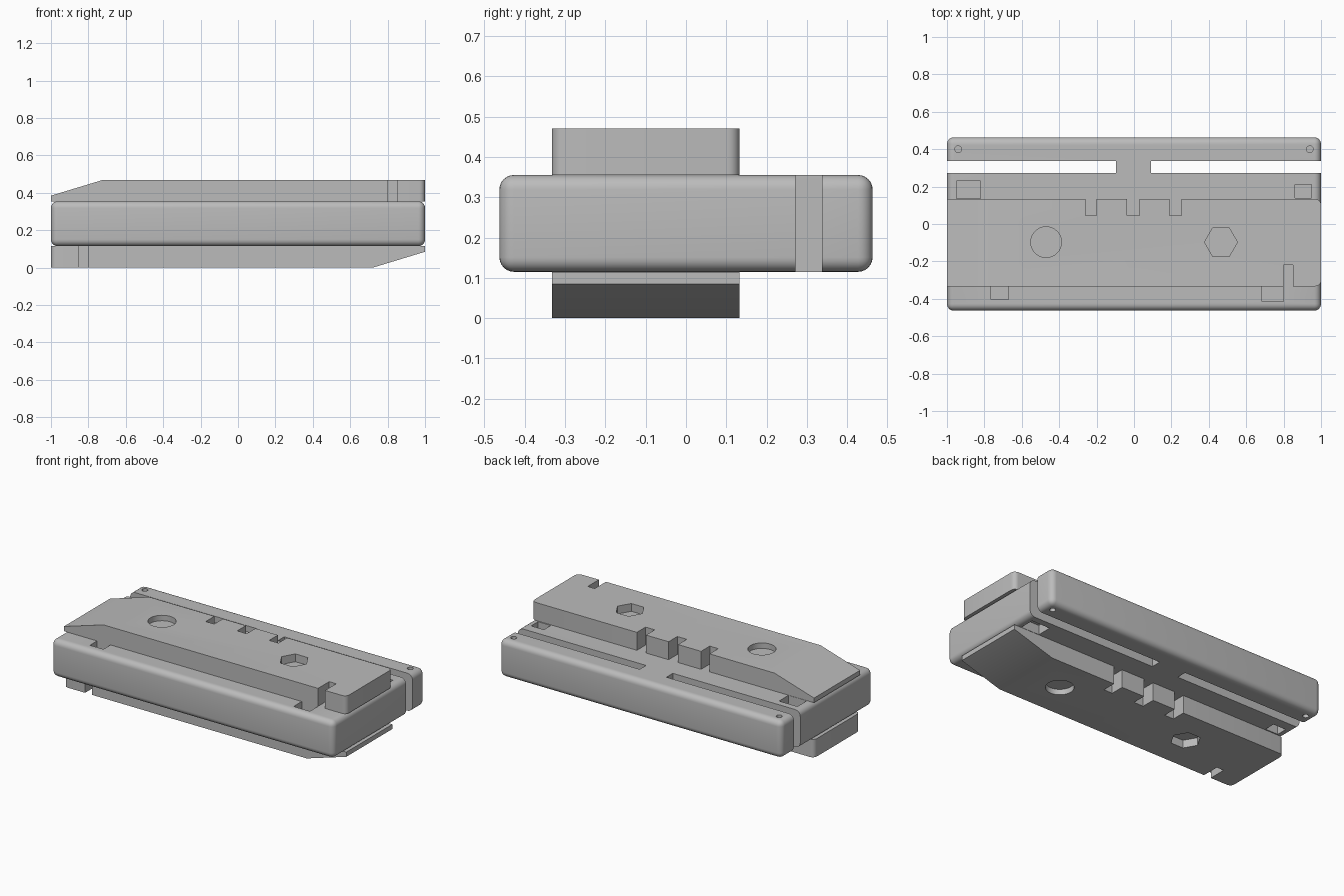
import bpy, bmesh, math
from mathutils import Matrix

if "Cube" in bpy.data.objects:
    bpy.data.objects.remove(bpy.data.objects["Cube"])

MID = 0.235          # half of the total height
Z0, Z1 = 0.115, 0.355  # body bottom and top

grey = bpy.data.materials.new("grey plastic")
grey.diffuse_color = (0.5, 0.5, 0.5, 1)
grey.use_nodes = True
grey.node_tree.nodes["Principled BSDF"].inputs["Base Color"].default_value = grey.diffuse_color


def to_object(name, bm):
    bmesh.ops.recalc_face_normals(bm, faces=bm.faces)
    me = bpy.data.meshes.new(name)
    bm.to_mesh(me)
    bm.free()
    ob = bpy.data.objects.new(name, me)
    bpy.context.collection.objects.link(ob)
    me.materials.append(grey)
    return ob


def add_box(bm, x0, x1, y0, y1, z0, z1):
    m = Matrix.Translation(((x0 + x1) / 2, (y0 + y1) / 2, (z0 + z1) / 2))
    m = m @ Matrix.Diagonal((x1 - x0, y1 - y0, z1 - z0, 1))
    bmesh.ops.create_cube(bm, size=1, matrix=m)


def add_prism(bm, x, y, z0, z1, r, sides):
    # upright prism with corners along x
    rot = Matrix.Rotation(math.pi / 2, 4, 'Z')
    m = Matrix.Translation((x, y, (z0 + z1) / 2)) @ rot
    bmesh.ops.create_cone(bm, cap_ends=True, segments=sides, radius1=r,
                          radius2=r, depth=z1 - z0, matrix=m)


def cut(ob, bm):
    cutter = to_object(ob.name + "_cutter", bm)
    cutter.hide_render = True
    mod = ob.modifiers.new("cut", 'BOOLEAN')
    mod.operation, mod.solver, mod.object = 'DIFFERENCE', 'EXACT', cutter
    select(ob)
    bpy.ops.object.modifier_apply(modifier="cut")
    bpy.data.objects.remove(cutter)


def select(ob):
    bpy.ops.object.select_all(action='DESELECT')
    ob.select_set(True)
    bpy.context.view_layer.objects.active = ob


def smooth(ob):
    select(ob)
    bpy.ops.object.shade_smooth_by_angle(angle=math.radians(30))


def flip(x0, x1):
    return -x1, -x0


# Rounded main body
bm = bmesh.new()
add_box(bm, -1, 1, -0.463, 0.463, Z0, Z1)
bmesh.ops.bevel(bm, geom=bm.edges[:], offset=0.036, segments=6,
                profile=0.5, affect='EDGES')
body = to_object("body", bm)

# Long slots, corner pockets and small end holes
bm = bmesh.new()
add_box(bm, -1.1, -0.097, 0.272, 0.337, 0, 0.5)
add_box(bm, 0.092, 1.1, 0.272, 0.337, 0, 0.5)
pockets = [(-0.95, -0.82, 0.135, 0.23), (0.86, 0.95, 0.14, 0.21),
           (-0.765, -0.67, -0.405, -0.332), (0.685, 0.80, -0.415, -0.332)]
for x0, x1, y0, y1 in pockets:
    add_box(bm, x0, x1, y0, y1, Z1 - 0.06, 0.5)
    add_box(bm, *flip(x0, x1), y0, y1, -0.1, Z0 + 0.06)
for x in (-0.94, 0.94):
    add_prism(bm, x, 0.4, Z1 - 0.03, 0.5, 0.018, 16)
    add_prism(bm, x, 0.4, -0.1, Z0 + 0.03, 0.018, 16)
cut(body, bm)
smooth(body)


# Wedge-nosed plate, used on the top and turned over on the underside
def make_plate(name):
    profile = [(-1, Z1), (1, Z1), (1, 0.47), (-0.72, 0.47), (-1, 0.385)]
    bm = bmesh.new()
    face = bm.faces.new([bm.verts.new((x, -0.333, z)) for x, z in profile])
    ext = bmesh.ops.extrude_face_region(bm, geom=[face])
    moved = [g for g in ext["geom"] if isinstance(g, bmesh.types.BMVert)]
    bmesh.ops.translate(bm, verts=moved, vec=(0, 0.466, 0))
    corners = [e for e in bm.edges
               if all(v.co.x > 0.99 for v in e.verts)
               and abs(e.verts[0].co.z - e.verts[1].co.z) > 0.05]
    bmesh.ops.bevel(bm, geom=corners, offset=0.03, segments=5,
                    profile=0.5, affect='EDGES')
    plate = to_object(name, bm)

    # Edge notches, round recess and hexagonal recess
    bm = bmesh.new()
    for x0, x1 in ((-0.26, -0.2), (-0.037, 0.03), (0.19, 0.255)):
        add_box(bm, x0, x1, 0.045, 0.2, 0.3, 0.6)
    add_box(bm, 0.8, 0.85, -0.4, -0.22, 0.3, 0.6)
    add_prism(bm, -0.47, -0.097, 0.435, 0.6, 0.082, 40)
    add_prism(bm, 0.465, -0.097, 0.42, 0.6, 0.088, 6)
    cut(plate, bm)
    return plate


top_plate = make_plate("top_plate")
bottom_plate = make_plate("bottom_plate")
turn = (Matrix.Translation((0, 0, MID)) @ Matrix.Rotation(math.pi, 4, 'Y')
        @ Matrix.Translation((0, 0, -MID)))
bottom_plate.data.transform(turn)
for plate in (top_plate, bottom_plate):
    smooth(plate)
